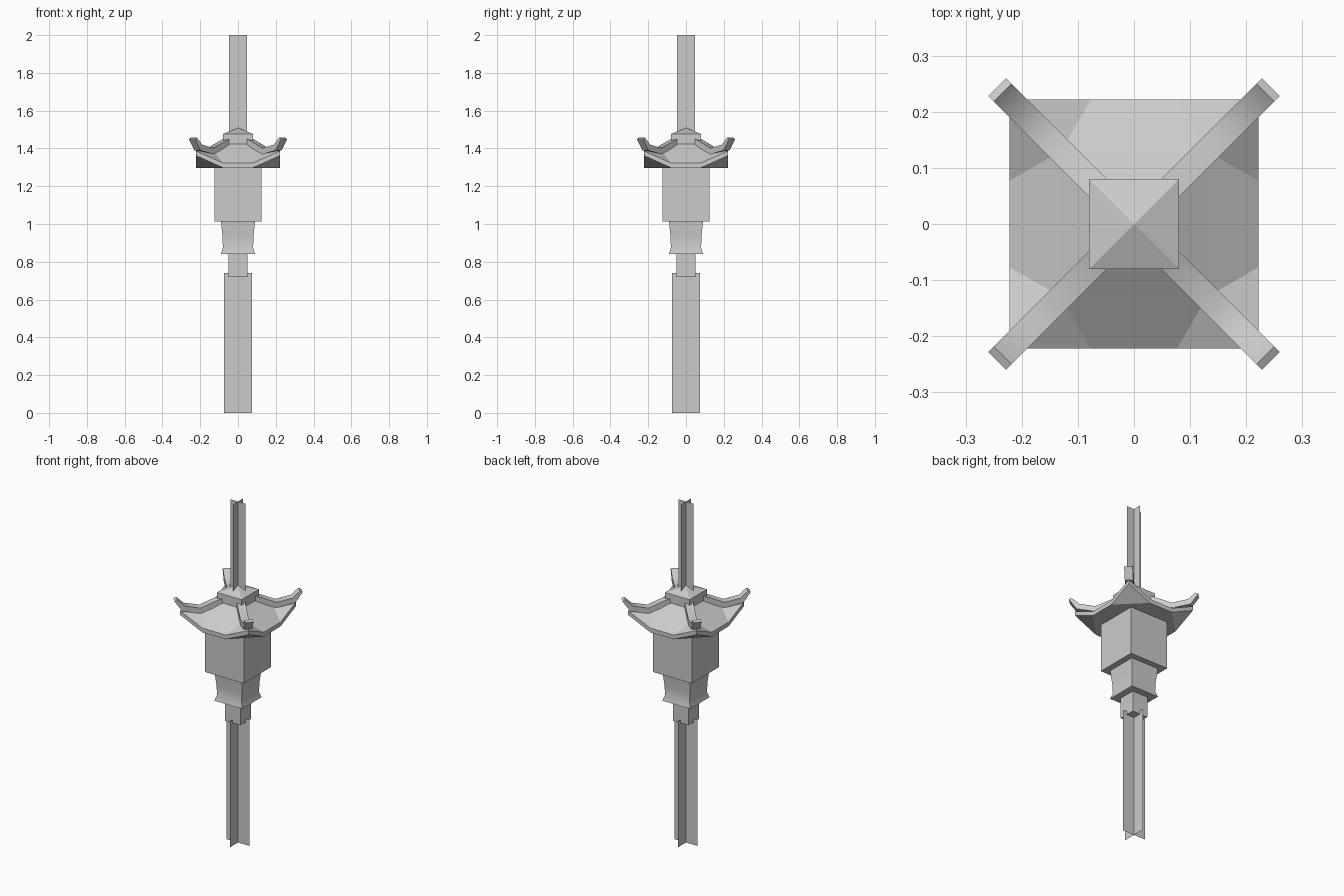
import bpy
import bmesh
import math
from mathutils import Matrix, Vector

cube = bpy.data.objects.get("Cube")
if cube:
    bpy.data.objects.remove(cube, do_unlink=True)

grey = bpy.data.materials.new("plain grey")
grey.use_nodes = True
COLOUR = (0.6, 0.6, 0.6, 1)
grey.diffuse_color = COLOUR
grey.node_tree.nodes["Principled BSDF"].inputs["Base Color"].default_value = COLOUR


def finish(name, bm, smooth=False, closed=True):
    bmesh.ops.remove_doubles(bm, verts=bm.verts, dist=1e-5)
    if closed:
        bmesh.ops.recalc_face_normals(bm, faces=bm.faces)
    mesh = bpy.data.meshes.new(name)
    bm.to_mesh(mesh)
    bm.free()
    mesh.materials.append(grey)
    if smooth:
        for poly in mesh.polygons:
            poly.use_smooth = True
        mesh.set_sharp_from_angle(angle=math.radians(35))
    obj = bpy.data.objects.new(name, mesh)
    bpy.context.collection.objects.link(obj)
    return obj


def add_face(bm, points):
    return bm.faces.new([bm.verts.new(p) for p in points])


def square_stack(name, rings, smooth=False):
    """Stack of square sections given as (half width, height)."""
    bm = bmesh.new()
    loops = []
    for w, z in rings:
        corners = [(w, w), (-w, w), (-w, -w), (w, -w)]
        loops.append([bm.verts.new((x, y, z)) for x, y in corners])
    for low, high in zip(loops, loops[1:]):
        for i in range(4):
            j = (i + 1) % 4
            bm.faces.new([low[i], low[j], high[j], high[i]])
    bm.faces.new(loops[0])
    bm.faces.new(loops[-1])
    return finish(name, bm, smooth)


def crossed_sheets(name, w, low, high):
    """Two flat sheets crossing on the centre line."""
    bm = bmesh.new()
    for dx, dy in ((w, 0), (0, w)):
        add_face(bm, [(-dx, -dy, low), (dx, dy, low), (dx, dy, high), (-dx, -dy, high)])
    return finish(name, bm, closed=False)


# Hanging cord, tassel and lantern body
crossed_sheets("hanging_cord", 0.048, 1.45, 2.0)
crossed_sheets("tassel", 0.075, 0, 0.74)
square_stack("tassel_knot", [(0.05, 0.72), (0.05, 0.845)])
square_stack("flared_base", [(0.09, 0.842), (0.08, 0.875), (0.082, 0.93), (0.09, 1.015)], True)
square_stack("lantern_body", [(0.125, 1.014), (0.125, 1.297)])
square_stack("roof_cap", [(0.08, 1.423), (0.08, 1.476), (0.0005, 1.509)])

# Roof with upturned corners, one quarter repeated four times
E, M, RISE, THICK = 0.222, 0.077, 1.387, 0.025
EAVE = 1.322
left, right = Vector((-M, -E, EAVE)), Vector((M, -E, EAVE))
corner_l, corner_r = Vector((-E, -E, RISE)), Vector((E, -E, RISE))
hip_l, hip_r = Vector((-0.13, -0.13, 1.385)), Vector((0.13, -0.13, 1.385))
top_l, top_r = Vector((-0.07, -0.07, 1.427)), Vector((0.07, -0.07, 1.427))
side = Vector((E, -M, EAVE))
drop = Vector((0, 0, -THICK))
quarter = [
    [left, right, hip_r, hip_l],
    [hip_l, hip_r, top_r, top_l],
    [right, corner_r, hip_r],
    [corner_l, left, hip_l],
    [right + drop, side + drop, corner_r + drop],
]
for a, b in ((corner_l, left), (left, right), (right, corner_r)):
    quarter.append([a + drop, b + drop, b, a])
bm = bmesh.new()
underside, lid = [], []
for k in range(4):
    turn = Matrix.Rotation(k * math.pi / 2, 3, "Z")
    for points in quarter:
        add_face(bm, [turn @ p for p in points])
    underside += [turn @ (left + drop), turn @ (right + drop)]
    lid.append(turn @ top_l)
add_face(bm, underside)
add_face(bm, lid)
finish("roof", bm)

# Curled hip beams along the diagonals
profile = [(0.04, 1.465), (0.064, 1.45), (0.145, 1.402), (0.205, 1.42), (0.234, 1.458),
           (0.244, 1.45), (0.215, 1.39), (0.145, 1.37), (0.04, 1.425)]
half = Vector((0.016, -0.016, 0))
names = ["back_left", "back_right", "front_right", "front_left"]
for k, place in enumerate(names):
    turn = Matrix.Rotation(k * math.pi / 2, 3, "Z")
    bm = bmesh.new()
    rims = []
    for s in (-1, 1):
        rims.append([bm.verts.new(turn @ (Vector((d, d, z)) + half * s)) for d, z in profile])
        bm.faces.new(rims[-1])
    for i in range(len(profile)):
        j = (i + 1) % len(profile)
        bm.faces.new([rims[0][i], rims[0][j], rims[1][j], rims[1][i]])
    finish("hip_beam_" + place, bm, True)
